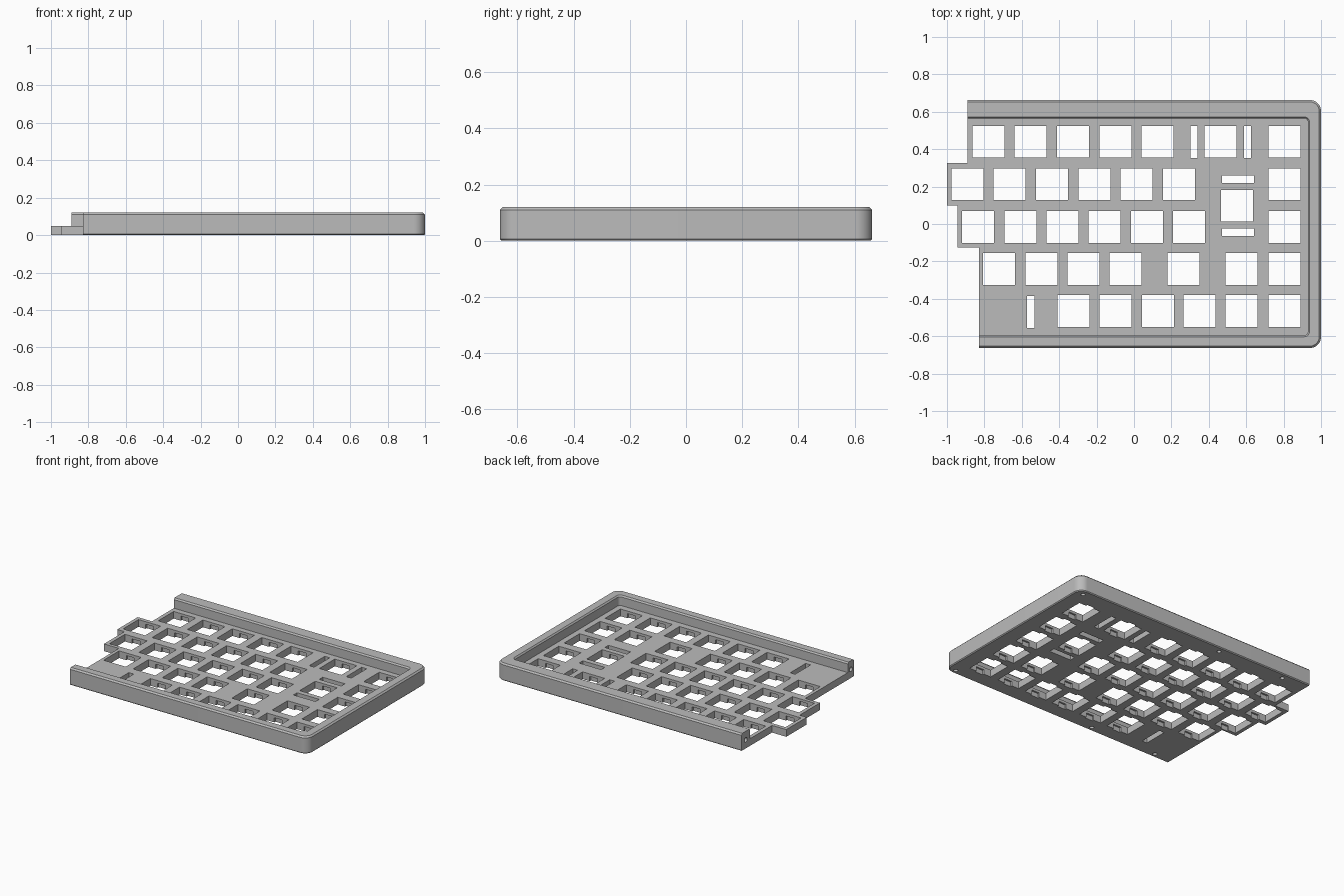
import bpy, bmesh
from math import sin, cos, pi
from mathutils import Matrix, Vector

if "Cube" in bpy.data.objects:
    bpy.data.objects.remove(bpy.data.objects["Cube"])

grey = bpy.data.materials.new("case grey")
grey.use_nodes = True
COLOUR = (0.5, 0.5, 0.5, 1)
grey.diffuse_color = COLOUR
grey.node_tree.nodes["Principled BSDF"].inputs["Base Color"].default_value = COLOUR

HALF_Y, BACK_END, FRONT_END = 0.663, -0.89, -0.83
PLATE_TOP, WALL_TOP = 0.05, 0.12
INNER_X, INNER_BACK, INNER_FRONT = 0.93, 0.565, -0.595
KEY = 0.17


def make_object(name, bm):
    bmesh.ops.recalc_face_normals(bm, faces=bm.faces)
    mesh = bpy.data.meshes.new(name)
    bm.to_mesh(mesh)
    bm.free()
    mesh.materials.append(grey)
    obj = bpy.data.objects.new(name, mesh)
    bpy.context.collection.objects.link(obj)
    return obj


def u_path(right, back, front, radius, steps=10):
    """Open path from the back end, around two rounded corners, to the front end."""
    points = [(BACK_END, back)]
    for cy, start in ((back - radius, pi / 2), (front + radius, 0)):
        for i in range(steps + 1):
            a = start - pi / 2 * i / steps
            points.append((right - radius + radius * cos(a), cy + radius * sin(a)))
    return points + [(FRONT_END, front)]


def add_box(bm, x, y, sx, sy, z0, z1):
    matrix = Matrix.Translation((x, y, (z0 + z1) / 2)) @ Matrix.Diagonal((sx, sy, z1 - z0, 1))
    bmesh.ops.create_cube(bm, size=1, matrix=matrix)


def add_bore(bm, centre, radius, depth, rotation):
    matrix = Matrix.Translation(centre) @ rotation
    bmesh.ops.create_cone(bm, cap_ends=True, segments=20, radius1=radius,
                          radius2=radius, depth=depth, matrix=matrix)


def cut(obj, bm):
    cutter = make_object("cutter", bm)
    cutter.hide_render = True
    mod = obj.modifiers.new("cut", "BOOLEAN")
    mod.operation, mod.solver, mod.object = "DIFFERENCE", "EXACT", cutter
    bpy.context.view_layer.objects.active = obj
    bpy.ops.object.modifier_apply(modifier=mod.name)
    bpy.data.objects.remove(cutter)


# Raised wall around three sides, with chamfered rims
bm = bmesh.new()
rings = []
for z, outer, inner in ((0, 0.006, 0), (0.006, 0, 0), (0.11, 0, 0),
                        (WALL_TOP, 0.01, 0.008)):
    outside = u_path(1 - outer, HALF_Y - outer, outer - HALF_Y, 0.06 - outer)
    inside = u_path(INNER_X + inner, INNER_BACK + inner, INNER_FRONT - inner, 0.02 + inner)
    rings.append([bm.verts.new((x, y, z)) for x, y in outside + inside[::-1]])
count = len(rings[0])
for low, high in zip(rings, rings[1:]):
    for i in range(count):
        j = (i + 1) % count
        bm.faces.new((low[i], low[j], high[j], high[i]))
for ring in (rings[0], rings[-1]):
    for i in range(count // 2 - 1):
        bm.faces.new((ring[i], ring[i + 1], ring[count - 2 - i], ring[count - 1 - i]))
wall = make_object("case_wall", bm)

# Screw holes underneath and joining holes in the open ends
bm = bmesh.new()
for x in (-0.70, -0.18, 0.94):
    for y in (0.62, -0.63):
        add_bore(bm, (x, y, 0), 0.014, 0.08, Matrix())
for x, y in ((BACK_END, 0.614), (FRONT_END, -0.629)):
    add_bore(bm, (x, y, 0.06), 0.016, 0.14, Matrix.Rotation(pi / 2, 4, "Y"))
cut(wall, bm)

# Key plate with a stepped left edge
bm = bmesh.new()
outline = u_path(INNER_X, INNER_BACK, INNER_FRONT, 0.02)
outline += [(FRONT_END, -0.125), (-0.945, -0.125), (-0.945, 0.10),
            (-1, 0.10), (-1, 0.325), (BACK_END, 0.325)]
face = bm.faces.new([bm.verts.new((x, y, 0)) for x, y in outline])
top = bmesh.ops.extrude_face_region(bm, geom=[face])["geom"]
bmesh.ops.translate(bm, vec=Vector((0, 0, PLATE_TOP)),
                    verts=[v for v in top if isinstance(v, bmesh.types.BMVert)])
plate = make_object("key_plate", bm)

# Key openings: row height, then key centres
rows = (
    (0.44, (-0.778, -0.553, -0.326, -0.099, 0.126, 0.463, 0.805)),
    (0.213, (-0.89, -0.666, -0.438, -0.211, 0.013, 0.24, 0.805)),
    (-0.016, (-0.834, -0.607, -0.382, -0.158, 0.07, 0.294, 0.805)),
    (0.098, (0.551,)),
    (-0.24, (-0.722, -0.495, -0.27, -0.045, 0.265, 0.575, 0.805)),
    (-0.465, (-0.324, -0.099, 0.128, 0.35, 0.575, 0.805)),
)
openings, notches = bmesh.new(), bmesh.new()
for y, centres in rows:
    for x in centres:
        add_box(openings, x, y, KEY, KEY, -0.02, 0.08)
        add_box(notches, x, y, 0.06, KEY + 0.025, -0.02, 0.032)

# Narrow slots beside the wide keys
for x, y in ((0.321, 0.438), (0.606, 0.438), (-0.552, -0.47)):
    add_box(openings, x, y, 0.038, KEY, -0.02, 0.08)
for y in (0.24, -0.043):
    add_box(openings, 0.556, y, KEY, 0.04, -0.02, 0.08)
cut(plate, openings)
cut(plate, notches)

# Smooth corners, sharp edges
bpy.ops.object.select_all(action="DESELECT")
wall.select_set(True)
bpy.context.view_layer.objects.active = wall
bpy.ops.object.shade_smooth_by_angle(angle=pi / 6)
